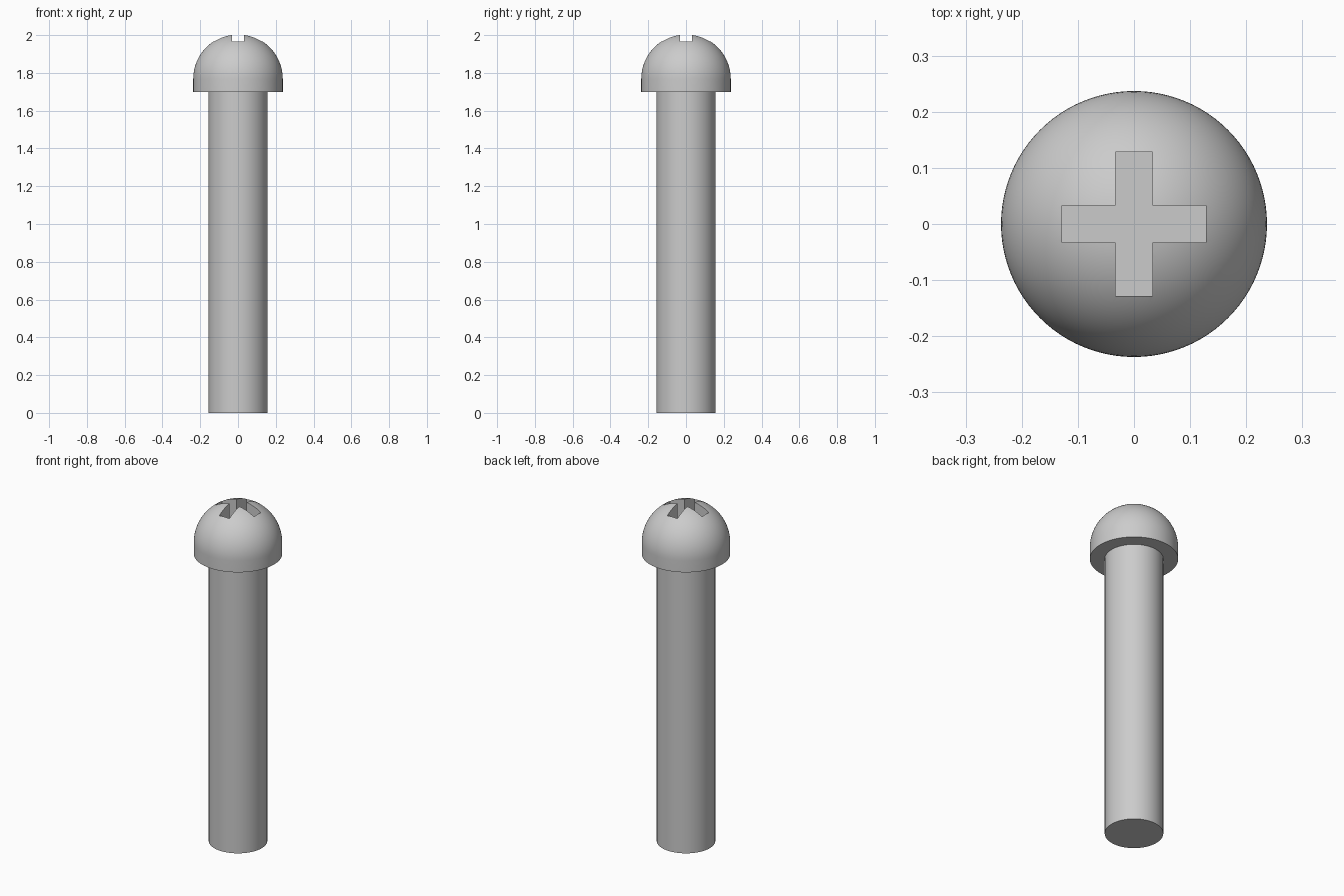
import bpy, bmesh, math

if "Cube" in bpy.data.objects:
    bpy.data.objects.remove(bpy.data.objects["Cube"])

SEGS = 96
SHAFT_R, HEAD_R = 0.157, 0.237
HEAD_Z, DOME_Z = 1.70, 1.768
ARM, HALF_W, FLOOR_Z = 0.128, 0.033, 1.87

steel = bpy.data.materials.new("grey steel")
steel.diffuse_color = (0.6, 0.6, 0.6, 1)
steel.use_nodes = True
steel.node_tree.nodes["Principled BSDF"].inputs["Base Color"].default_value = steel.diffuse_color


def add_object(name, bm):
    bmesh.ops.recalc_face_normals(bm, faces=bm.faces)
    mesh = bpy.data.meshes.new(name)
    bm.to_mesh(mesh)
    bm.free()
    mesh.materials.append(steel)
    obj = bpy.data.objects.new(name, mesh)
    bpy.context.collection.objects.link(obj)
    return obj


def lathe(name, profile):
    """Turn an (r, z) profile that starts and ends on the axis."""
    bm = bmesh.new()
    verts = [bm.verts.new((r, 0, z)) for r, z in profile]
    edges = [bm.edges.new(pair) for pair in zip(verts, verts[1:])]
    bmesh.ops.spin(bm, geom=verts + edges, cent=(0, 0, 0), axis=(0, 0, 1),
                   angle=math.tau, steps=SEGS, use_duplicate=False)
    bmesh.ops.remove_doubles(bm, verts=bm.verts, dist=1e-5)
    return add_object(name, bm)


def activate(obj):
    bpy.ops.object.select_all(action='DESELECT')
    obj.select_set(True)
    bpy.context.view_layer.objects.active = obj


# Plain shaft
shaft = lathe("shaft", [(0, 0), (SHAFT_R, 0), (SHAFT_R, HEAD_Z), (0, HEAD_Z)])

# Domed head with a short straight rim
STEPS = 24
dome = [(HEAD_R * math.cos(a), DOME_Z + HEAD_R * math.sin(a))
        for a in (math.pi / 2 * i / STEPS for i in range(STEPS))]
head = lathe("head", [(0, HEAD_Z), (HEAD_R, HEAD_Z)] + dome + [(0, DOME_Z + HEAD_R)])

# Cross-shaped cutter for the drive recess
bm = bmesh.new()
quarter = [(ARM, -HALF_W), (ARM, HALF_W), (HALF_W, HALF_W)]
cross = []
for k in range(4):
    c, s = round(math.cos(k * math.pi / 2)), round(math.sin(k * math.pi / 2))
    cross += [bm.verts.new((c * x - s * y, s * x + c * y, FLOOR_Z)) for x, y in quarter]
base = bm.faces.new(cross)
top = bmesh.ops.extrude_face_region(bm, geom=[base])["geom"]
bmesh.ops.translate(bm, vec=(0, 0, 0.3),
                    verts=[v for v in top if isinstance(v, bmesh.types.BMVert)])
cutter = add_object("recess_cutter", bm)
cutter.hide_render = True

# Cut the recess
cut = head.modifiers.new("cross recess", 'BOOLEAN')
cut.operation = 'DIFFERENCE'
cut.solver = 'EXACT'
cut.object = cutter
activate(head)
bpy.ops.object.modifier_apply(modifier=cut.name)
bpy.data.objects.remove(cutter)

# Smooth round walls, sharp rims
for obj in (shaft, head):
    activate(obj)
    bpy.ops.object.shade_smooth_by_angle(angle=math.radians(30))
